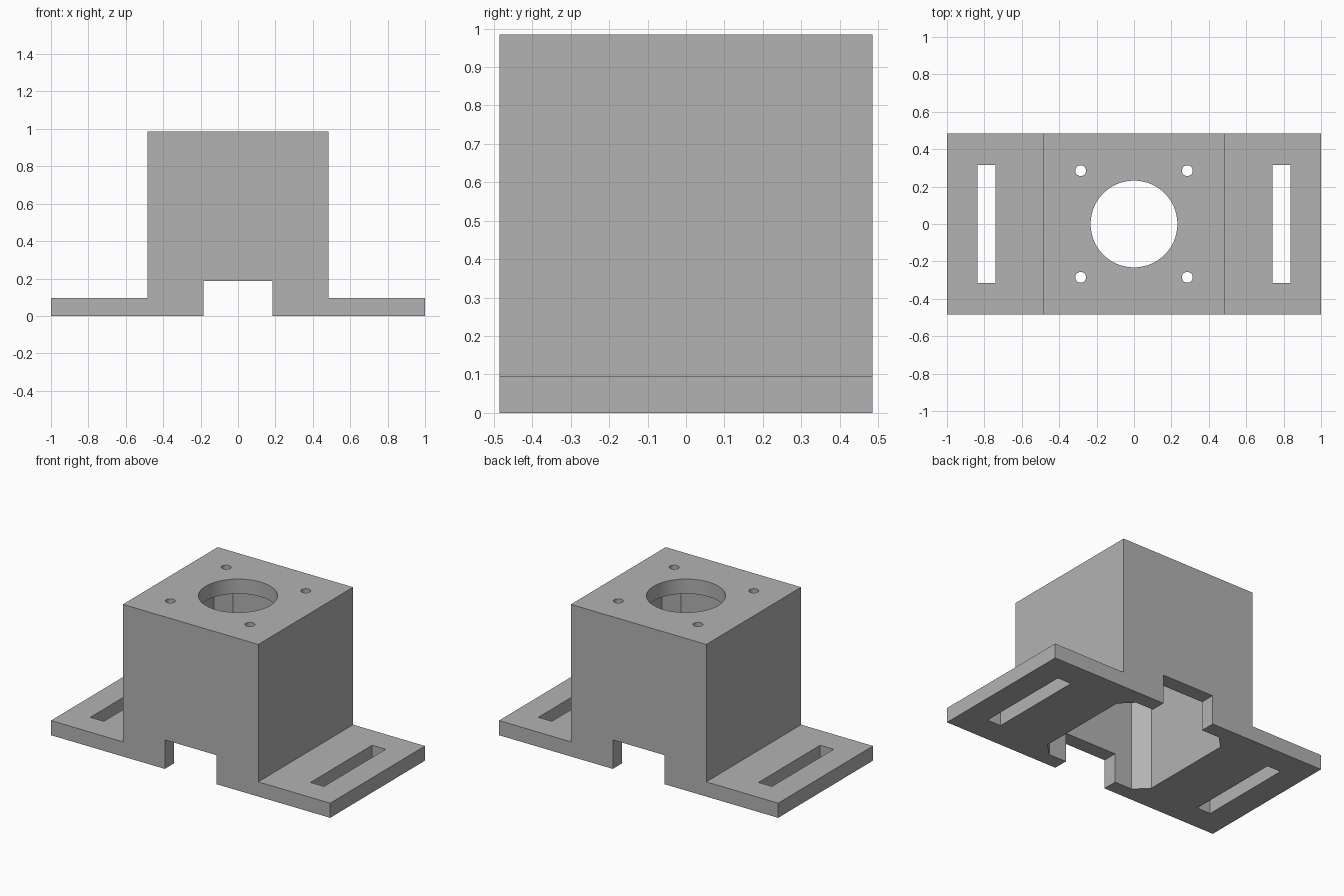
import bpy
import bmesh
import math

cube = bpy.data.objects.get("Cube")
if cube:
    bpy.data.objects.remove(cube, do_unlink=True)

# Main dimensions
HALF, TOP, WALL = 0.485, 0.985, 0.095
NOTCH_X, NOTCH_Z = 0.185, 0.188
INNER, CHAMFER = HALF - WALL, 0.08

grey = bpy.data.materials.new("plain grey")
grey.use_nodes = True
colour = (0.45, 0.45, 0.45, 1)
grey.diffuse_color = colour
grey.node_tree.nodes["Principled BSDF"].inputs["Base Color"].default_value = colour


def prism(name, points, offset):
    """Extrude a closed outline of 3D points along an offset."""
    bm = bmesh.new()
    face = bm.faces.new([bm.verts.new(p) for p in points])
    extruded = bmesh.ops.extrude_face_region(bm, geom=[face], use_keep_orig=True)
    moved = [v for v in extruded["geom"] if isinstance(v, bmesh.types.BMVert)]
    bmesh.ops.translate(bm, verts=moved, vec=offset)
    bmesh.ops.recalc_face_normals(bm, faces=bm.faces)
    mesh = bpy.data.meshes.new(name)
    bm.to_mesh(mesh)
    bm.free()
    mesh.materials.append(grey)
    obj = bpy.data.objects.new(name, mesh)
    bpy.context.collection.objects.link(obj)
    return obj


def upright(name, outline, low, high):
    return prism(name, [(x, y, low) for x, y in outline], (0, 0, high - low))


def circle(cx, cy, radius, sides):
    steps = [math.tau * i / sides for i in range(sides)]
    return [(cx + radius * math.cos(a), cy + radius * math.sin(a)) for a in steps]


# Bracket body: mirrored front profile with flanges and cable notch
side = [(NOTCH_X, NOTCH_Z), (NOTCH_X, 0), (1, 0), (1, WALL), (HALF, WALL), (HALF, TOP)]
profile = side + [(-x, z) for x, z in reversed(side)]
body = prism("motor_bracket", [(x, -HALF, z) for x, z in profile], (0, 2 * HALF, 0))

# Hollow interior with chamfered corners, open underneath
short = INNER - CHAMFER
corner = [(INNER, short), (short, INNER)]
half_outline = corner + [(-x, y) for x, y in reversed(corner)]
octagon = half_outline + [(-x, -y) for x, y in half_outline]
cutters = [upright("cavity_cutter", octagon, -0.1, TOP - WALL)]

# Central bore and four screw holes through the top plate
cutters.append(upright("bore_cutter", circle(0, 0, 0.232, 64), 0.7, 1.1))
for sx in (-1, 1):
    for sy in (-1, 1):
        hole = circle(sx * 0.285, sy * 0.285, 0.029, 32)
        cutters.append(upright("screw_hole_cutter", hole, 0.7, 1.1))

# Adjustment slot in each flange
for s in (-1, 1):
    slot = [(s * 0.74, -0.315), (s * 0.837, -0.315), (s * 0.837, 0.315), (s * 0.74, 0.315)]
    cutters.append(upright("slot_cutter", slot, -0.1, 0.2))

# Cut everything out, then discard the cutters
bpy.context.view_layer.objects.active = body
for cutter in cutters:
    cutter.hide_render = True
    mod = body.modifiers.new("cut", "BOOLEAN")
    mod.operation = "DIFFERENCE"
    mod.solver = "EXACT"
    mod.object = cutter
    bpy.ops.object.modifier_apply(modifier=mod.name)
    bpy.data.objects.remove(cutter, do_unlink=True)

# Smooth the hole walls, keep the box edges sharp
bpy.ops.object.select_all(action="DESELECT")
body.select_set(True)
bpy.ops.object.shade_smooth_by_angle(angle=math.radians(30))
